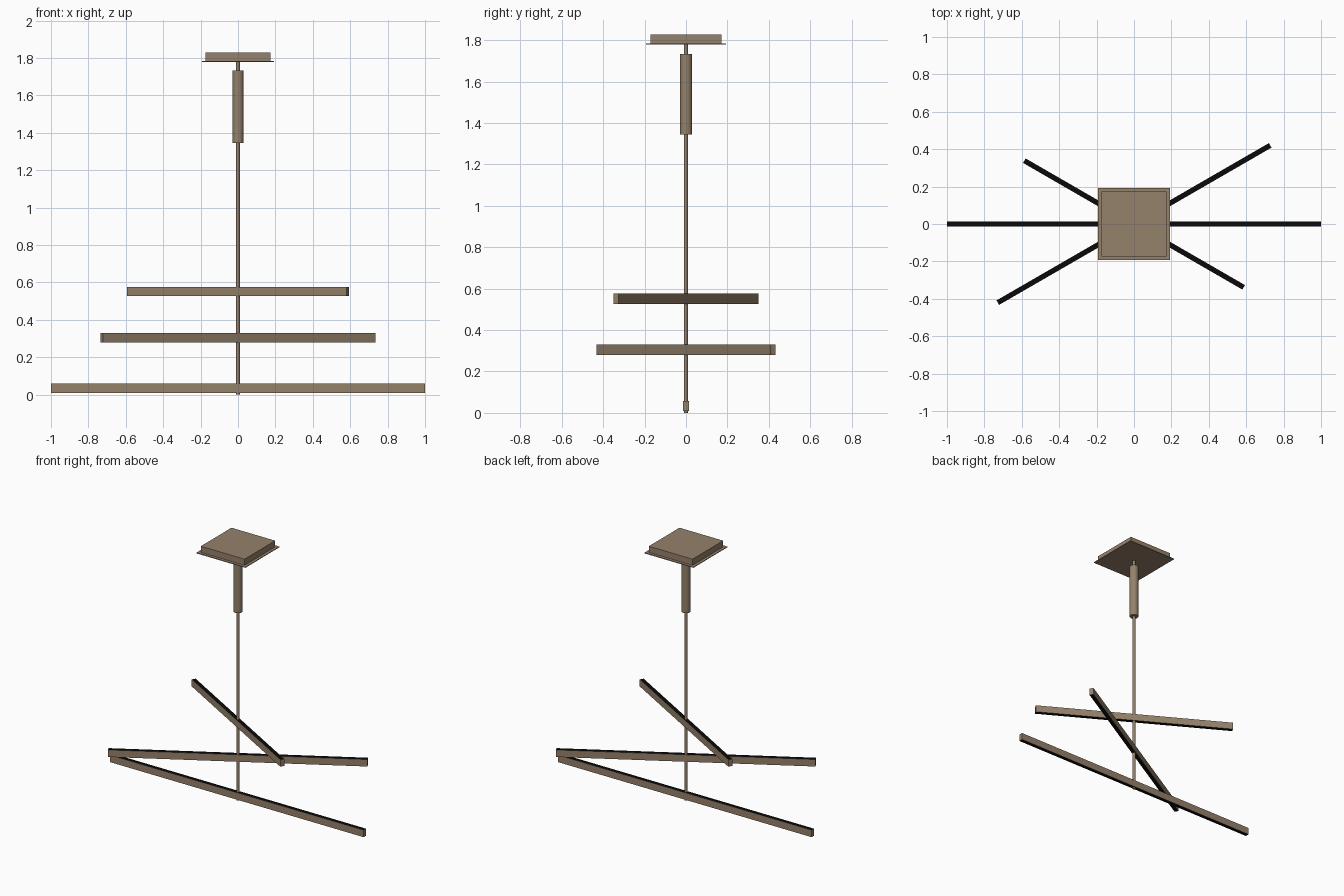
import bpy, bmesh, math

if "Cube" in bpy.data.objects:
    bpy.data.objects.remove(bpy.data.objects["Cube"])


def material(name, rgb):
    m = bpy.data.materials.new(name)
    m.diffuse_color = (*rgb, 1)
    m.use_nodes = True
    m.node_tree.nodes["Principled BSDF"].inputs["Base Color"].default_value = m.diffuse_color
    return m


BRONZE = material("warm_bronze", (0.30, 0.22, 0.145))
BLACK = material("black_strip", (0.003, 0.003, 0.003))


def box(name, sx, sy, z0, z1, angle=0):
    bpy.ops.mesh.primitive_cube_add(size=1)
    o = bpy.context.object
    o.name = name
    for v in o.data.vertices:
        v.co = (v.co.x * sx, v.co.y * sy, z0 + (v.co.z + 0.5) * (z1 - z0))
    o.rotation_euler.z = math.radians(angle)
    o.data.materials.append(BRONZE)
    return o


def rod(name, r, z0, z1, sides):
    bpy.ops.mesh.primitive_cylinder_add(vertices=sides, radius=r, depth=z1 - z0,
                                        location=(0, 0, (z0 + z1) / 2))
    o = bpy.context.object
    o.name = name
    o.data.materials.append(BRONZE)
    bpy.ops.object.shade_smooth_by_angle(angle=math.radians(40))


def light_bar(name, length, z0, z1, angle):
    # bronze bar with a black strip inset in its top and bottom
    o = box(name, length, 0.028, z0, z1, angle)
    o.data.materials.append(BLACK)
    bm = bmesh.new()
    bm.from_mesh(o.data)
    bm.normal_update()
    caps = [f for f in bm.faces if abs(f.normal.z) > 0.9]
    bmesh.ops.inset_individual(bm, faces=caps, thickness=0.0015)
    for f in caps:
        f.material_index = 1
    bm.to_mesh(o.data)
    bm.free()


# Ceiling mount
box("ceiling_canopy", 0.345, 0.345, 1.784, 1.828)
box("canopy_plate", 0.385, 0.385, 1.779, 1.784)

# Hanging stem and sleeve
rod("upper_stem", 0.01, 1.73, 1.78, 24)
rod("stem_sleeve", 0.03, 1.345, 1.733, 32)
rod("long_stem", 0.01, 0.0, 1.35, 24)

# Three crossed light bars
light_bar("lower_bar", 2.0, 0.008, 0.058, 0)
light_bar("middle_bar", 1.682, 0.279, 0.329, 30)
light_bar("upper_bar", 1.354, 0.526, 0.576, -30)
